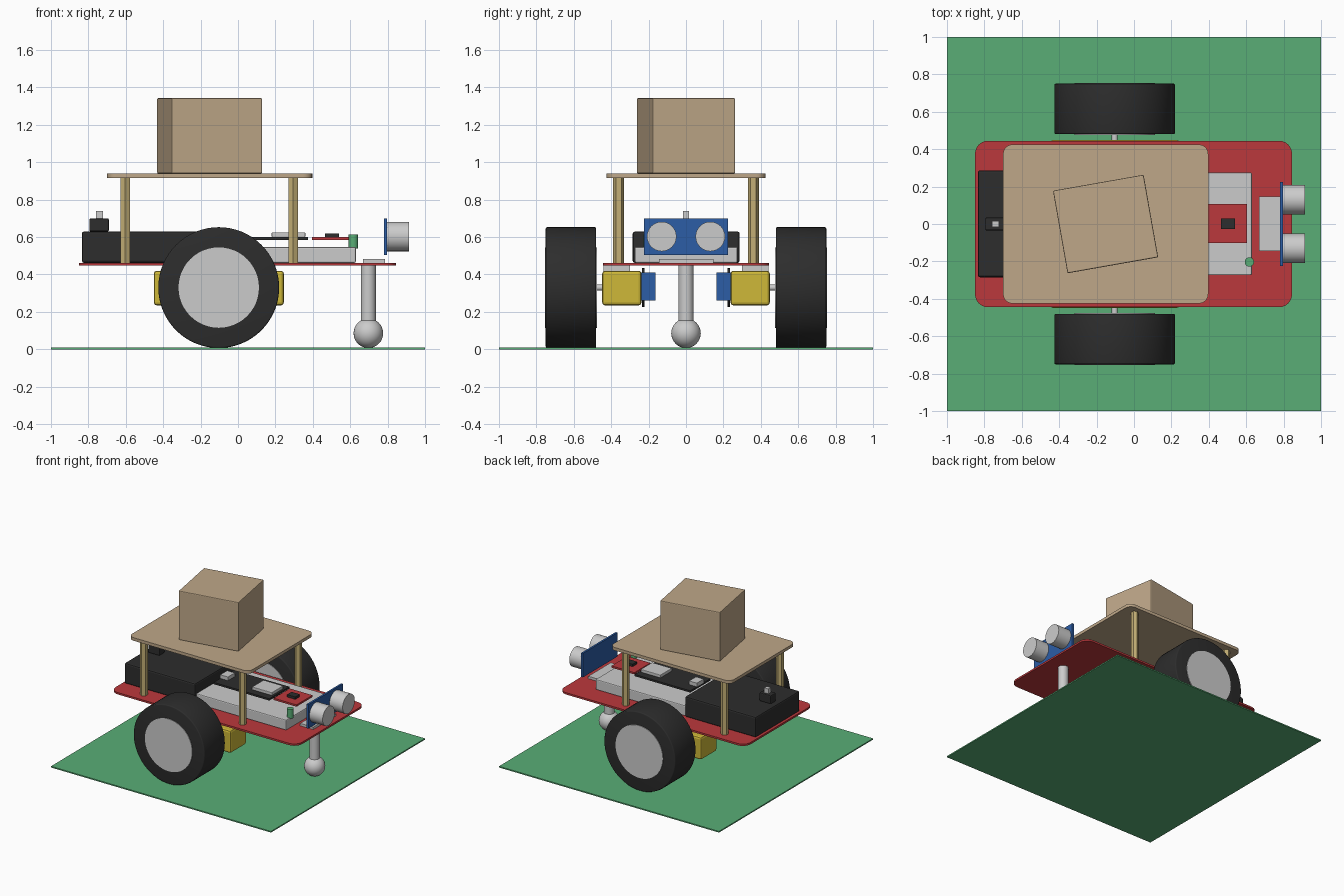
import bpy, bmesh, math
from mathutils import Matrix, Vector

if "Cube" in bpy.data.objects:
    bpy.data.objects.remove(bpy.data.objects["Cube"])


def material(name, r, g, b):
    m = bpy.data.materials.new(name)
    m.diffuse_color = (r, g, b, 1)
    m.use_nodes = True
    m.node_tree.nodes["Principled BSDF"].inputs["Base Color"].default_value = m.diffuse_color
    return m


GREEN = material("green", 0.10, 0.42, 0.18)
RED = material("red", 0.50, 0.04, 0.045)
BLACK = material("black", 0.026, 0.026, 0.026)
GREY = material("light grey", 0.60, 0.60, 0.60)
TAN = material("tan", 0.52, 0.39, 0.25)
BRASS = material("brass", 0.55, 0.43, 0.18)
YELLOW = material("yellow", 0.62, 0.48, 0.04)
BLUE = material("blue", 0.025, 0.11, 0.38)


def finish(name, bm, mat, smooth=False):
    bmesh.ops.recalc_face_normals(bm, faces=bm.faces)
    me = bpy.data.meshes.new(name)
    bm.to_mesh(me)
    bm.free()
    me.materials.append(mat)
    ob = bpy.data.objects.new(name, me)
    bpy.context.collection.objects.link(ob)
    if smooth:
        bpy.ops.object.select_all(action='DESELECT')
        ob.select_set(True)
        bpy.context.view_layer.objects.active = ob
        bpy.ops.object.shade_smooth_by_angle(angle=math.radians(35))
    return ob


def box(name, x, y, z, mat, bevel=0.0, turn=0.0):
    """Box from (min, max) ranges, optionally bevelled and turned about z."""
    bm = bmesh.new()
    bmesh.ops.create_cube(bm, size=1)
    bmesh.ops.scale(bm, vec=(x[1] - x[0], y[1] - y[0], z[1] - z[0]), verts=bm.verts)
    if bevel:
        bmesh.ops.bevel(bm, geom=bm.edges[:], offset=bevel, segments=2,
                        profile=0.5, affect='EDGES')
    bmesh.ops.rotate(bm, matrix=Matrix.Rotation(turn, 3, 'Z'), verts=bm.verts)
    mid = Vector((sum(x) / 2, sum(y) / 2, sum(z) / 2))
    bmesh.ops.translate(bm, vec=mid, verts=bm.verts)
    return finish(name, bm, mat)


def plate(name, x, y, z, radius, mat):
    """Flat plate with rounded corners."""
    bm = bmesh.new()
    corners = [(x[1], y[1]), (x[0], y[1]), (x[0], y[0]), (x[1], y[0])]
    mx, my = sum(x) / 2, sum(y) / 2
    ring = []
    for i, (cx, cy) in enumerate(corners):
        ox = cx - math.copysign(radius, cx - mx)
        oy = cy - math.copysign(radius, cy - my)
        for k in range(7):
            a = math.pi / 2 * (i + k / 6)
            ring.append(bm.verts.new((ox + radius * math.cos(a),
                                      oy + radius * math.sin(a), z[0])))
    face = bm.faces.new(ring)
    out = bmesh.ops.extrude_face_region(bm, geom=[face])
    bmesh.ops.translate(bm, vec=(0, 0, z[1] - z[0]),
                        verts=[v for v in out['geom'] if isinstance(v, bmesh.types.BMVert)])
    return finish(name, bm, mat, True)


def rod(name, start, end, radius, mat, sides=32, bevel=0.0):
    """Cylinder between two points on an axis line."""
    a, b = Vector(start), Vector(end)
    bm = bmesh.new()
    bmesh.ops.create_cone(bm, cap_ends=True, segments=sides, radius1=radius,
                          radius2=radius, depth=(b - a).length)
    if bevel:
        rims = [e for e in bm.edges if abs(e.verts[0].co.z - e.verts[1].co.z) < 1e-5]
        bmesh.ops.bevel(bm, geom=rims, offset=bevel, segments=3,
                        profile=0.5, affect='EDGES')
    turn = Vector((0, 0, 1)).rotation_difference(b - a).to_matrix()
    bmesh.ops.rotate(bm, matrix=turn, verts=bm.verts)
    bmesh.ops.translate(bm, vec=(a + b) / 2, verts=bm.verts)
    return finish(name, bm, mat, sides > 8)


# Ground mat and chassis
box("floor_mat", (-1, 1), (-1, 1), (0, 0.01), GREEN)
plate("chassis", (-0.85, 0.845), (-0.445, 0.445), (0.447, 0.462), 0.07, RED)

# Wheels, axles and gear motors on both sides
AX, AZ = -0.103, 0.33
for s, side in ((-1, "near"), (1, "far")):
    def span(a, b):
        return tuple(sorted((s * a, s * b)))
    rod("tyre_" + side, (AX, s * 0.48, AZ), (AX, s * 0.75, AZ), 0.323, BLACK, 64, 0.008)
    rod("hub_" + side, (AX, s * 0.475, AZ), (AX, s * 0.755, AZ), 0.215, GREY, 48)
    rod("axle_" + side, (AX, s * 0.43, AZ), (AX, s * 0.50, AZ), 0.016, GREY, 16)
    box("gearbox_" + side, (-0.45, 0.245), span(0.238, 0.448), (0.235, 0.42), YELLOW, 0.015)
    box("motor_" + side, (AX - 0.13, AX + 0.13), span(0.162, 0.24), (0.262, 0.41), BLUE)
    rod("encoder_disc_" + side, (AX, s * 0.222, AZ), (AX, s * 0.235, AZ), 0.104, BLACK)
    box("motor_bracket_" + side, (AX - 0.15, AX + 0.15), span(0.30, 0.44), (0.415, 0.45), GREY)

# Caster
rod("caster_stem", (0.697, 0, 0.13), (0.697, 0, 0.45), 0.04, GREY)
bm = bmesh.new()
bmesh.ops.create_uvsphere(bm, u_segments=32, v_segments=16, radius=0.079)
bmesh.ops.translate(bm, vec=(0.697, 0, 0.086), verts=bm.verts)
finish("caster_ball", bm, GREY, True)

# Battery pack with switch
box("battery_pack", (-0.835, -0.19), (-0.285, 0.287), (0.462, 0.63), BLACK, 0.012)
box("switch_body", (-0.795, -0.69), (-0.035, 0.035), (0.63, 0.70), BLACK, 0.008)
box("switch_lever", (-0.76, -0.722), (-0.016, 0.016), (0.70, 0.74), GREY)

# Breadboard with controller, driver module and indicator
box("breadboard", (-0.19, 0.63), (-0.274, 0.276), (0.462, 0.548), GREY, 0.008)
box("controller_board", (-0.13, 0.375), (-0.13, 0.13), (0.585, 0.6), BLACK)
box("controller_chip", (0.18, 0.36), (-0.075, 0.075), (0.6, 0.625), GREY, 0.004)
box("usb_socket", (-0.13, -0.06), (-0.045, 0.045), (0.6, 0.63), GREY)
box("driver_board", (0.395, 0.603), (-0.102, 0.106), (0.585, 0.6), RED)
box("driver_chip", (0.465, 0.54), (-0.028, 0.03), (0.6, 0.62), BLACK)
rod("indicator_light", (0.617, -0.203, 0.54), (0.617, -0.203, 0.615), 0.025, GREEN, 24)

# Distance sensor
box("sensor_mount", (0.667, 0.785), (-0.145, 0.148), (0.462, 0.482), GREY)
box("sensor_board", (0.78, 0.796), (-0.224, 0.224), (0.503, 0.70), BLUE)
for s, side in ((-1, "near"), (1, "far")):
    rod("sensor_eye_" + side, (0.79, s * 0.13, 0.603), (0.915, s * 0.13, 0.603), 0.079, GREY)

# Hexagonal standoffs, upper deck and cargo
for i, px in enumerate((-0.603, 0.295)):
    for j, py in enumerate((-0.36, 0.36)):
        post = rod(f"standoff_{i}_{j}", (0, 0, 0.46), (0, 0, 0.92), 0.029, BRASS, 6)
        v = post.data.vertices[0].co
        if abs(v.x) > 0.028 or abs(v.y) < 0.001:
            post.rotation_euler.z = math.pi / 2
        post.location = (px, py, 0)
plate("upper_deck", (-0.7, 0.397), (-0.425, 0.425), (0.915, 0.94), 0.05, TAN)
box("cargo_box", (-0.398, 0.094), (-0.224, 0.224), (0.94, 1.343), TAN, 0.006, math.radians(10))
